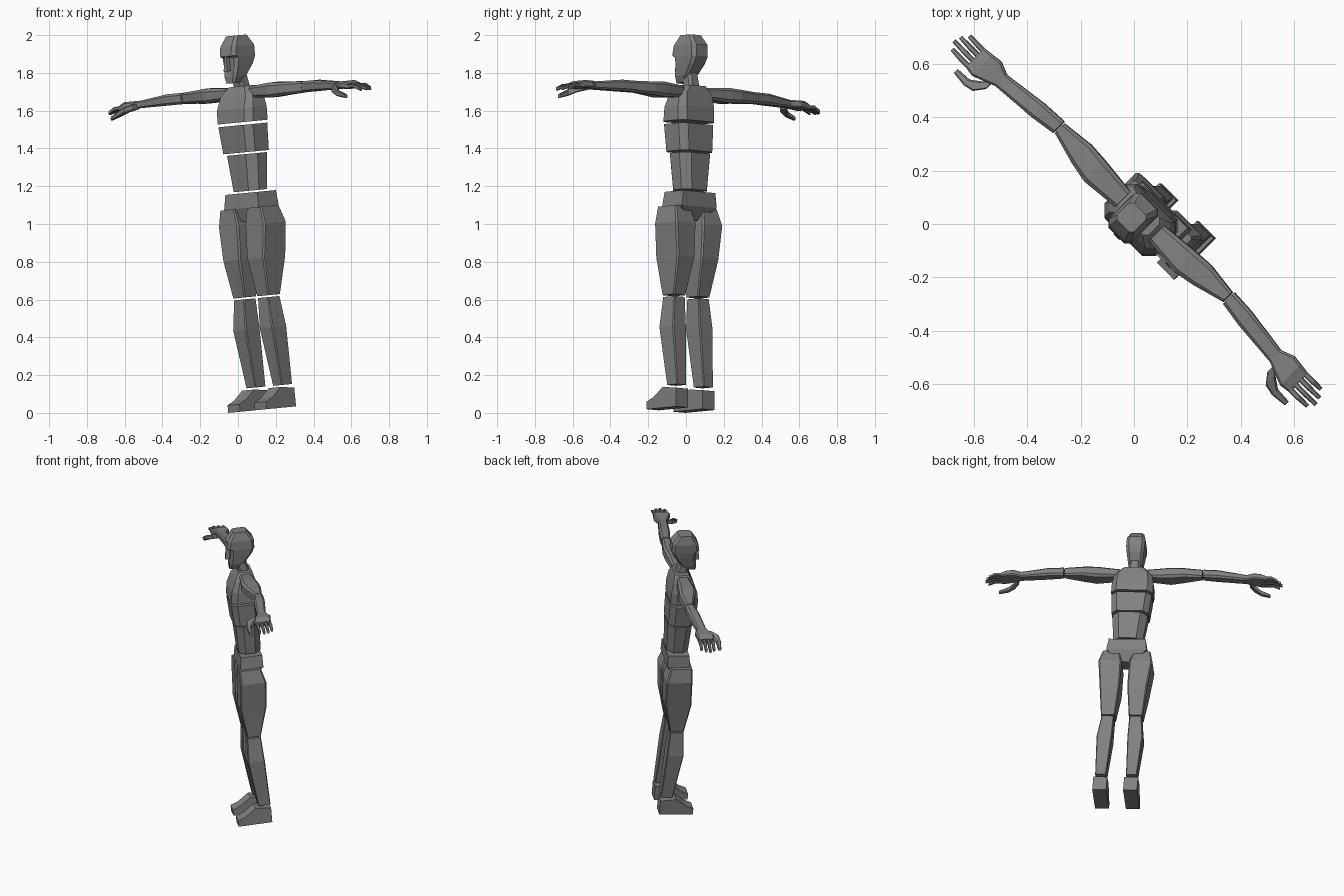
import bpy, bmesh, math
from mathutils import Matrix, Vector

cube = bpy.data.objects.get("Cube")
if cube:
    bpy.data.objects.remove(cube, do_unlink=True)

# One plain clay colour
colour = (.22, .22, .22, 1)
clay = bpy.data.materials.new("clay_grey")
clay.use_nodes = True
clay.diffuse_color = colour
clay.node_tree.nodes["Principled BSDF"].inputs["Base Color"].default_value = colour

# The figure is turned to one side and leans slightly
turn = Matrix.Rotation(math.radians(-45), 4, 'Z')
lean = Matrix.Rotation(math.radians(-5.5), 4, 'Y')
pose = Matrix.Translation((.156, 0, .02)) @ lean @ turn

# How a ring point (position, across, up) maps to x, y, z for each loft axis
place = {
    'X': lambda at, a, b: Vector((at, a, b)),
    'Y': lambda at, a, b: Vector((a, at, b)),
    'Z': lambda at, a, b: Vector((a, b, at)),
}


def outline(width, depth, cut):
    """Corners of a centred rectangle, bevelled when cut is above zero."""
    w, d = width / 2, depth / 2
    if not cut:
        return [(-w, -d), (w, -d), (w, d), (-w, d)]
    c = cut * min(width, depth)
    return [(c - w, -d), (w - c, -d), (w, c - d), (w, d - c),
            (w - c, d), (c - w, d), (-w, d - c), (-w, c - d)]


def loft(name, axis, rings, cut=0, side=1):
    """Skin rings of (position, centre a, centre b, size a, size b)."""
    bm = bmesh.new()
    loops = []
    for at, mid_a, mid_b, size_a, size_b in rings:
        loop = []
        for a, b in outline(size_a, size_b, cut):
            point = place[axis](at, mid_a + a, mid_b + b)
            point.x *= side
            loop.append(bm.verts.new(pose @ point))
        loops.append(loop)
    for low, high in zip(loops, loops[1:]):
        for i in range(len(low)):
            bm.faces.new((low[i - 1], low[i], high[i], high[i - 1]))
    bm.faces.new(loops[0])
    bm.faces.new(loops[-1])
    bmesh.ops.recalc_face_normals(bm, faces=bm.faces)
    mesh = bpy.data.meshes.new(name)
    bm.to_mesh(mesh)
    bm.free()
    mesh.materials.append(clay)
    part = bpy.data.objects.new(name, mesh)
    bpy.context.collection.objects.link(part)


def block(name, levels, cut=0):
    """Upright central part from levels of (height, width, front, back)."""
    rings = [(z, 0, (front + back) / 2, width, back - front)
             for z, width, front, back in levels]
    loft(name, 'Z', rings, cut)


def arm_part(name, rings, side):
    """Sideways part whose heights are measured from the arm line."""
    arm_line = 1.68
    raised = [(x, y, arm_line + z, depth, height)
              for x, y, z, depth, height in rings]
    loft(name, 'X', raised, .2, side)


# Torso, stacked blocks with narrow gaps
block("pelvis", [(1, .1, -.03, .06), (1.07, .26, -.05, .1),
                 (1.15, .24, -.04, .1)])
block("waist", [(1.16, .19, -.04, .1), (1.355, .23, -.05, .11)], .28)
block("ribs", [(1.365, .24, -.06, .11), (1.51, .26, -.07, .11)], .2)
block("chest", [(1.525, .27, -.07, .11), (1.6, .27, -.06, .11),
                (1.67, .24, -.03, .1), (1.715, .15, 0, .09)], .2)

# Head with an overhanging brow and a wedge nose
block("neck", [(1.69, .08, .01, .08), (1.79, .07, -.01, .06)], .2)
block("head", [(1.735, .06, -.05, .01), (1.77, .09, -.05, .05),
               (1.83, .11, -.04, .1), (1.87, .12, -.04, .12),
               (1.88, .12, -.06, .12), (1.93, .12, -.05, .12),
               (1.985, .09, -.01, .08)], .15)
block("nose", [(1.8, .03, -.07, -.03), (1.88, .01, -.06, -.03)])

for side, tag in ((1, "left"), (-1, "right")):
    # Leg
    loft(f"{tag}_thigh", 'Z', [(.6, .09, 0, .09, .09),
                               (.8, .09, .01, .13, .17),
                               (.98, .1, .02, .15, .17),
                               (1.07, .1, .01, .11, .14)], .06, side)
    loft(f"{tag}_shin", 'Z', [(.12, .1, .03, .07, .08),
                              (.43, .1, 0, .1, .11),
                              (.59, .09, 0, .08, .09)], .06, side)

    # Foot, flat on its sole and sloping to the toes
    instep = ((.07, .1), (-.03, .11), (-.1, .06), (-.15, .04))
    loft(f"{tag}_foot", 'Y', [(y, .1, height / 2, .09, height)
                              for y, height in instep], 0, side)

    # Arm
    arm_part(f"{tag}_upper_arm", [(.09, .04, 0, .08, .06),
                                  (.24, .04, 0, .11, .08),
                                  (.32, .05, 0, .1, .07),
                                  (.447, .06, 0, .05, .06)], side)
    arm_part(f"{tag}_forearm", [(.453, .06, 0, .06, .06),
                                (.55, .05, 0, .07, .06),
                                (.73, .03, -.01, .06, .04)], side)

    # Hand with four bent fingers and a drooping thumb
    arm_part(f"{tag}_palm", [(.73, .03, -.01, .06, .04),
                             (.78, .03, -.01, .1, .04),
                             (.82, .02, -.01, .11, .04),
                             (.86, .02, -.02, .1, .03)], side)
    for finger, tip in enumerate((.945, .963, .955, .935)):
        y = -.02 + finger * .027
        arm_part(f"{tag}_finger_{finger + 1}", [(.85, y, -.02, .02, .02),
                                                (.9, y, -.02, .02, .02),
                                                (tip, y, -.04, .015, .02)], side)
    arm_part(f"{tag}_thumb", [(.75, -.01, -.02, .05, .03),
                              (.78, -.05, -.03, .05, .03),
                              (.82, -.07, -.05, .03, .03),
                              (.88, -.07, -.07, .02, .02)], side)
